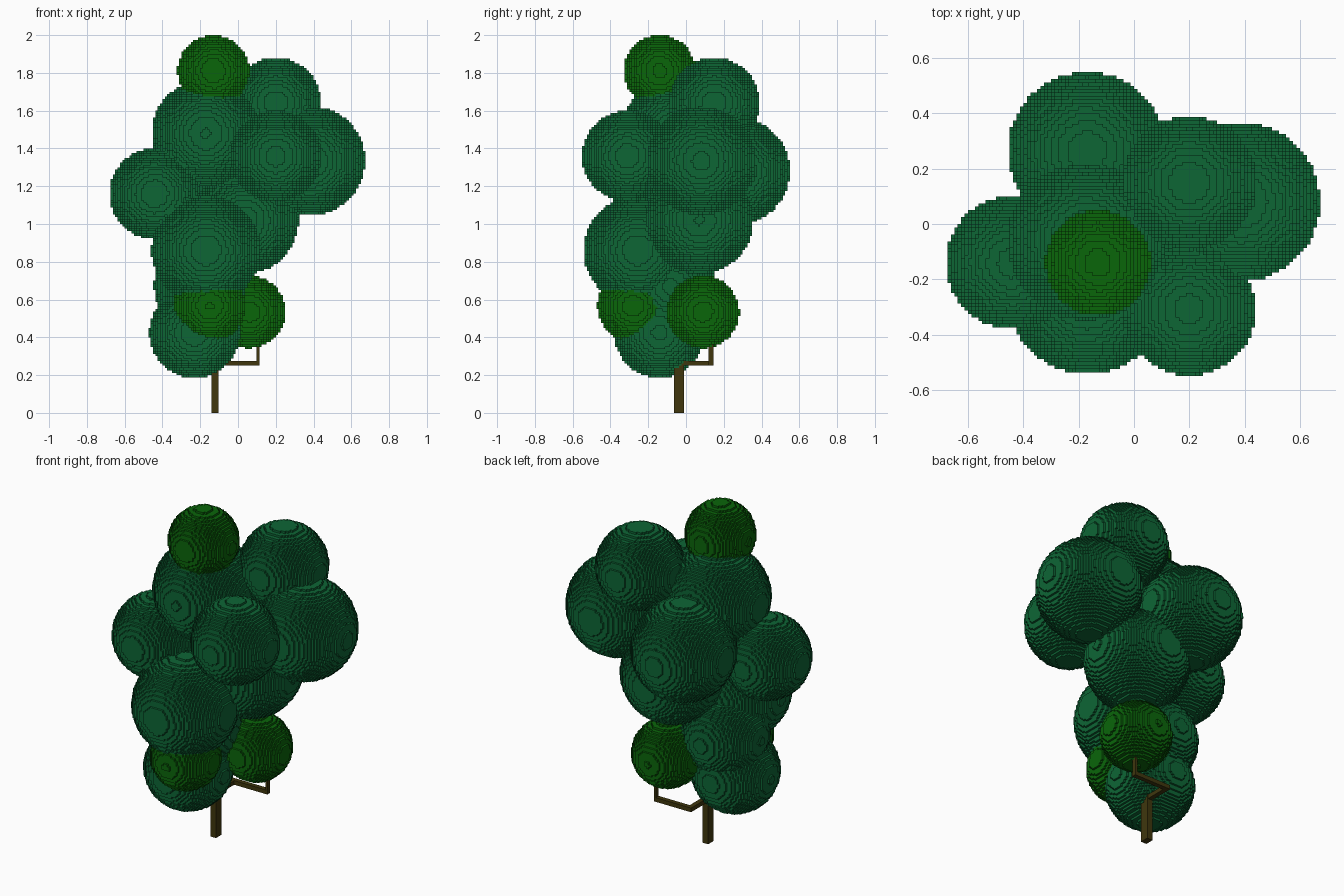
import bpy
import math
from mathutils import Vector

cube = bpy.data.objects.get("Cube")
if cube:
    bpy.data.objects.remove(cube, do_unlink=True)

STEP = 0.0125  # edge length of one block


def make_material(name, rgb):
    mat = bpy.data.materials.new(name)
    mat.use_nodes = True
    mat.diffuse_color = (*rgb, 1)
    bsdf = mat.node_tree.nodes["Principled BSDF"]
    bsdf.inputs["Base Color"].default_value = (*rgb, 1)
    bsdf.inputs["Roughness"].default_value = 0.9
    return mat


DEEP = make_material("deep green", (0.004, 0.133, 0.036))
BRIGHT = make_material("bright green", (0.003, 0.133, 0.003))
BARK = make_material("dark bark", (0.050, 0.037, 0.004))


def add_object(name, verts, faces, mat):
    mesh = bpy.data.meshes.new(name)
    mesh.from_pydata(verts, [], faces)
    mesh.materials.append(mat)
    mesh.update()
    obj = bpy.data.objects.new(name, mesh)
    bpy.context.collection.objects.link(obj)
    return obj


def ball_cells(centre, radius):
    """Grid cells whose centres lie inside a ball."""
    cx, cy, cz = (c / STEP - 0.5 for c in centre)
    r = radius / STEP
    cells = set()
    for i in range(math.ceil(cx - r), math.floor(cx + r) + 1):
        for j in range(math.ceil(cy - r), math.floor(cy + r) + 1):
            h2 = r * r - (i - cx) ** 2 - (j - cy) ** 2
            if h2 >= 0:
                h = math.sqrt(h2)
                for k in range(math.ceil(cz - h), math.floor(cz + h) + 1):
                    cells.add((i, j, k))
    return cells


# Each block side: outward direction and its four corners, counter-clockwise
SIDES = []
for axis in range(3):
    u, v = (axis + 1) % 3, (axis + 2) % 3
    for sign in (-1, 1):
        direction = [0, 0, 0]
        direction[axis] = sign
        corners = []
        for a, b in ((0, 0), (1, 0), (1, 1), (0, 1)):
            corner = [0, 0, 0]
            corner[axis], corner[u], corner[v] = int(sign > 0), a, b
            corners.append(tuple(corner))
        SIDES.append((direction, corners if sign > 0 else corners[::-1]))


def block_skin(name, cells, solid, mat):
    """Mesh the block sides of these cells that face open air."""
    index, faces = {}, []
    for i, j, k in cells:
        for (dx, dy, dz), corners in SIDES:
            if (i + dx, j + dy, k + dz) not in solid:
                faces.append([index.setdefault((i + a, j + b, k + c), len(index))
                              for a, b, c in corners])
    if faces:
        add_object(name, [Vector(p) * STEP for p in index], faces, mat)


# Leaf clusters: name, centre, radius, colour
CLUSTERS = [
    ("crown_back", (-0.17, 0.265, 1.28), 0.285, DEEP),
    ("crown_top_left", (0.20, 0.15, 1.64), 0.24, DEEP),
    ("crown_left", (0.385, 0.08, 1.335), 0.288, DEEP),
    ("crown_right", (-0.44, -0.14, 1.16), 0.24, DEEP),
    ("crown_front_left", (0.20, -0.31, 1.36), 0.24, DEEP),
    ("crown_upper", (-0.17, -0.06, 1.48), 0.285, DEEP),
    ("crown_middle", (0.035, 0.07, 1.02), 0.285, DEEP),
    ("crown_front", (-0.17, -0.255, 0.86), 0.288, DEEP),
    ("lower_side", (-0.205, -0.08, 0.67), 0.24, DEEP),
    ("lower_base", (-0.23, -0.14, 0.425), 0.24, DEEP),
    ("tip", (-0.13, -0.14, 1.81), 0.19, BRIGHT),
    ("low_front_tuft", (-0.15, -0.28, 0.565), 0.19, BRIGHT),
    ("low_back_tuft", (0.06, 0.09, 0.535), 0.192, BRIGHT),
]
solid, owned = set(), []
for name, centre, radius, mat in CLUSTERS:
    cells = ball_cells(centre, radius) - solid
    solid |= cells
    owned.append((name + "_leaves", cells, mat))
for name, cells, mat in owned:
    block_skin(name, cells, solid, mat)


# Trunk and the bent side branch, from straight square beams
def beam(name, low, high):
    verts = [(x, y, z) for x in (low[0], high[0])
             for y in (low[1], high[1]) for z in (low[2], high[2])]
    faces = [(0, 1, 3, 2), (4, 6, 7, 5), (0, 4, 5, 1),
             (2, 3, 7, 6), (0, 2, 6, 4), (1, 5, 7, 3)]
    add_object(name, verts, faces, BARK)


beam("trunk", (-0.14, -0.0625, 0), (-0.1025, -0.01, 0.9))
beam("branch_back", (-0.135, -0.03, 0.25), (-0.1075, 0.145, 0.275))
beam("branch_across", (-0.135, 0.1175, 0.25), (0.1125, 0.145, 0.275))
beam("branch_rise", (0.0975, 0.12, 0.25), (0.1125, 0.145, 0.5))
